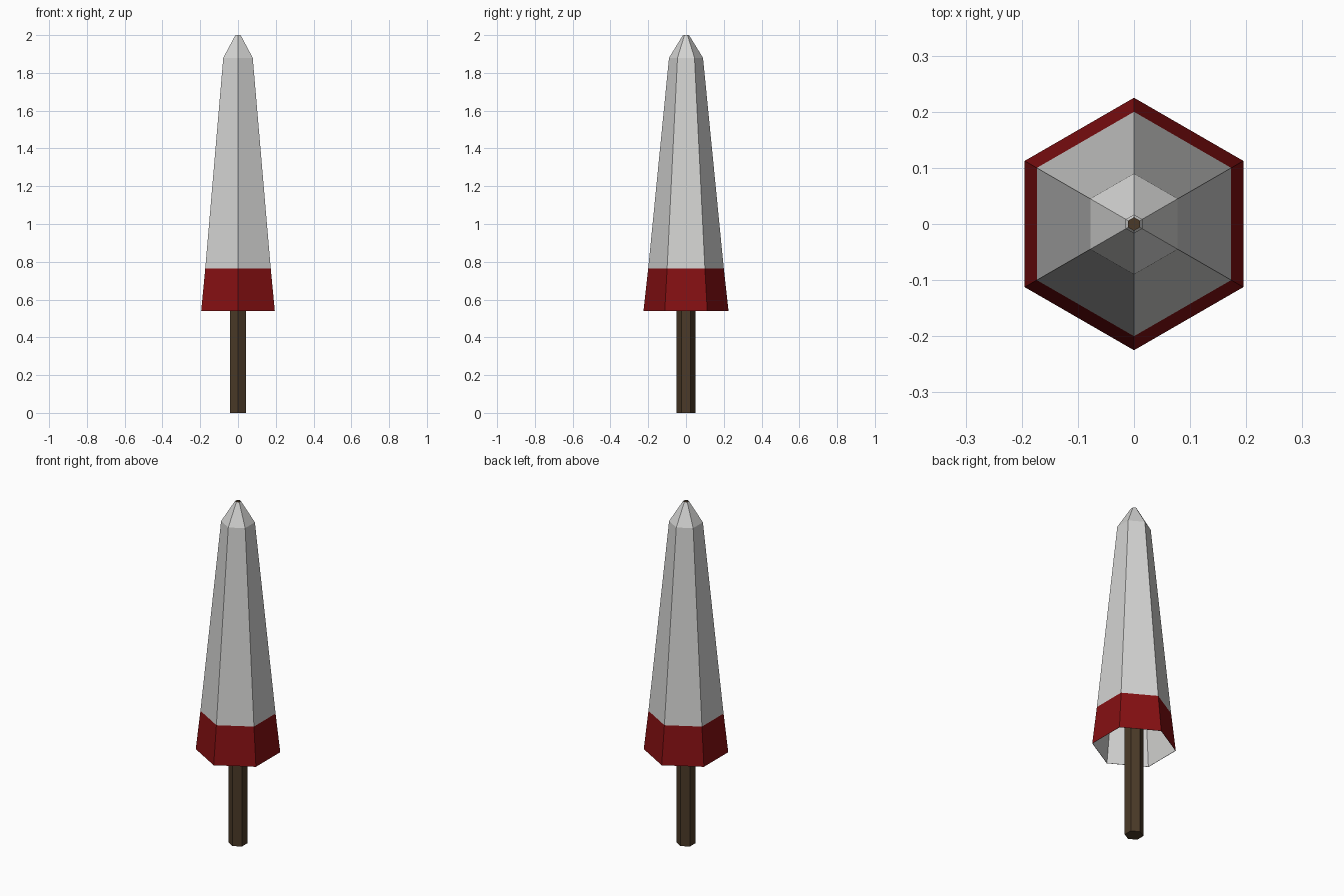
import bpy, bmesh, math

if "Cube" in bpy.data.objects:
    bpy.data.objects.remove(bpy.data.objects["Cube"])

SIDES = 6


def material(name, rgb):
    m = bpy.data.materials.new(name)
    m.diffuse_color = (*rgb, 1.0)
    m.use_nodes = True
    m.node_tree.nodes["Principled BSDF"].inputs["Base Color"].default_value = m.diffuse_color
    return m


def lathe(name, profile, mats, close_ends=True):
    """Spin (radius, z, material index of the band above) into a hexagonal part."""
    bm = bmesh.new()
    rings = []
    for r, z, _ in profile:
        angles = [math.pi / 2 + 2 * math.pi * i / SIDES for i in range(SIDES)]
        rings.append([bm.verts.new((r * math.cos(a), r * math.sin(a), z)) for a in angles])
    for k in range(len(rings) - 1):
        low, high = rings[k], rings[k + 1]
        for i in range(SIDES):
            j = (i + 1) % SIDES
            f = bm.faces.new((low[i], low[j], high[j], high[i]))
            f.material_index = profile[k][2]
    if close_ends:
        bm.faces.new(rings[0][::-1])
        bm.faces.new(rings[-1])
    mesh = bpy.data.meshes.new(name)
    bm.to_mesh(mesh)
    bm.free()
    for m in mats:
        mesh.materials.append(m)
    ob = bpy.data.objects.new(name, mesh)
    bpy.context.collection.objects.link(ob)
    return ob


cloth = material("pale grey cloth", (0.65, 0.65, 0.64))
red = material("dark red trim", (0.235, 0.005, 0.006))
wood = material("dark brown wood", (0.07, 0.042, 0.021))

# Folded canopy: lining from the top down to the rim, then the outer cloth back up
canopy = [
    (0.012, 1.985, 0), (0.087, 1.878, 0), (0.198, 0.765, 0), (0.223, 0.54, 0),
    (0.225, 0.54, 1), (0.20, 0.765, 0), (0.09, 1.88, 0), (0.016, 2.0, 0),
]
lathe("canopy", canopy, [cloth, red], close_ends=False)

# Pole, tapering to a small tip in the canopy opening
lathe("pole", [(0.05, 0.0, 0), (0.05, 1.90, 0), (0.012, 1.975, 0), (0.012, 2.0, 0)], [wood])
